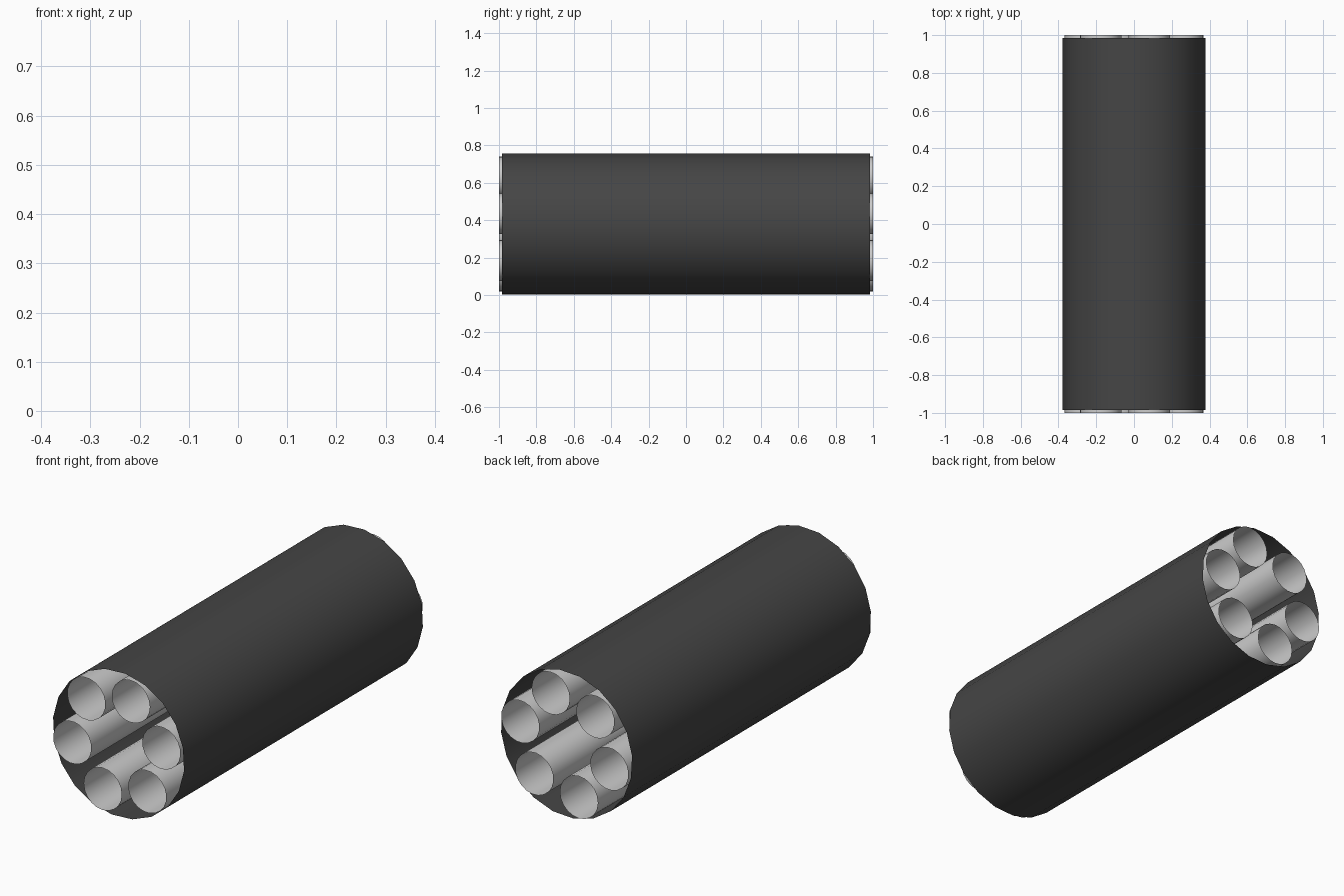
import bpy
from math import radians, sin, cos, pi

if "Cube" in bpy.data.objects:
    bpy.data.objects.remove(bpy.data.objects["Cube"])

CENTRE_Z = 0.38


def open_tube(name, radius, length, sides, x, z, phase):
    """Open-ended thin tube along y, with its first vertex at the phase angle."""
    bpy.ops.mesh.primitive_cylinder_add(vertices=sides, radius=radius, depth=length,
                                        end_fill_type='NOTHING')
    tube = bpy.context.object
    tube.name = name
    # lay the tube along y and turn it to the phase (vertex 0 starts at local +y)
    tube.rotation_euler = (pi / 2, pi / 2 - phase, 0)
    tube.location = (x, 0, z)
    bpy.ops.object.transform_apply(location=True, rotation=True, scale=True)
    bpy.ops.object.shade_smooth_by_angle(angle=radians(30))
    return tube


# Outer casing, dark
casing = open_tube("outer_casing", 0.38, 1.97, 20, 0, CENTRE_Z, radians(12))
dark = bpy.data.materials.new("dark_casing")
dark.diffuse_color = (0.06, 0.06, 0.06, 1)
dark.use_nodes = True
dark.node_tree.nodes["Principled BSDF"].inputs["Base Color"].default_value = dark.diffuse_color
casing.data.materials.append(dark)

# Ring of six inner tubes, slightly longer than the casing
for i in range(6):
    a = radians(12 + 60 * i)
    open_tube(f"inner_tube_{i + 1}", 0.11, 2.0, 20,
              0.263 * cos(a), CENTRE_Z + 0.263 * sin(a), a)
